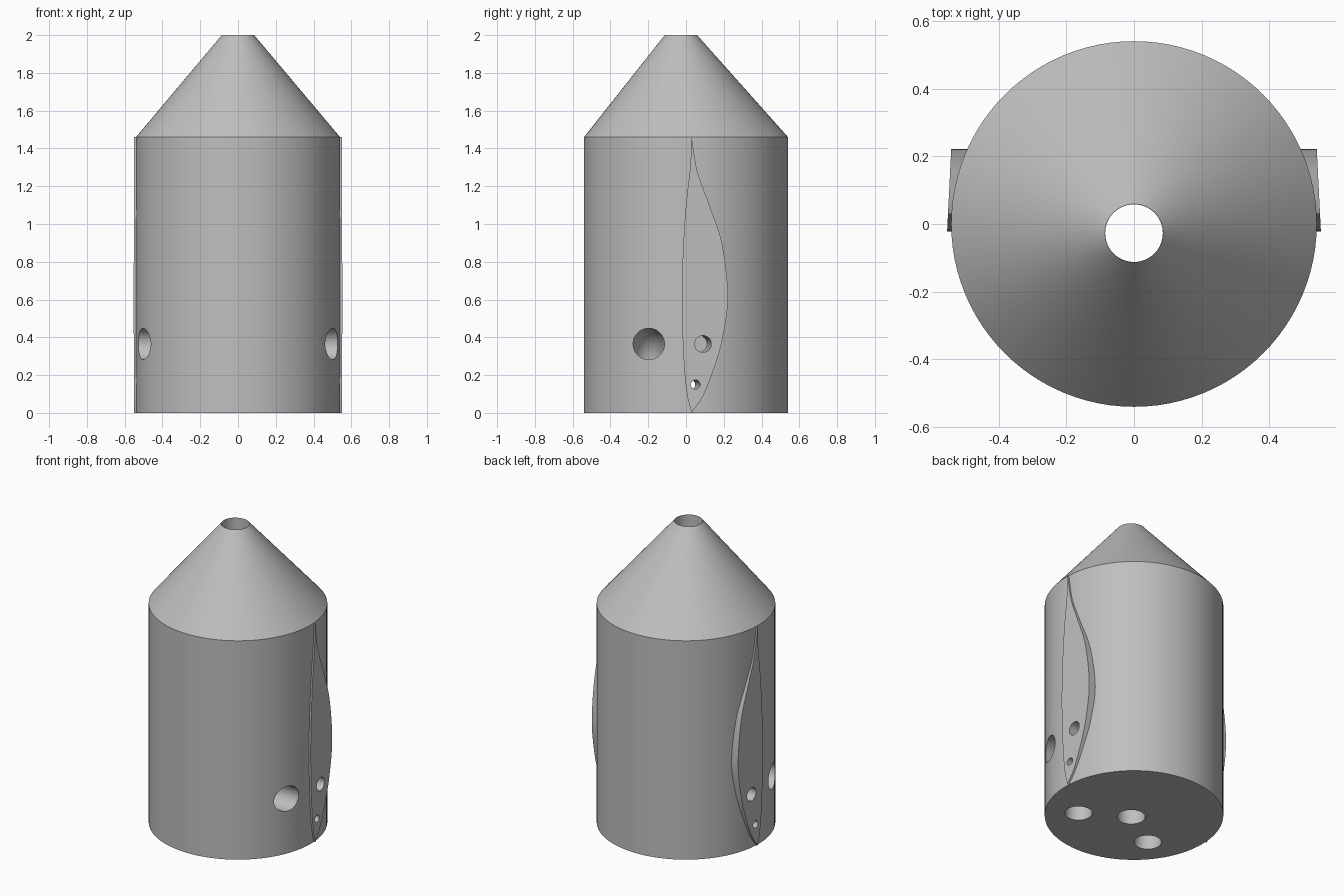
import bpy, bmesh, math
from mathutils import Vector

cube = bpy.data.objects.get("Cube")
if cube:
    bpy.data.objects.remove(cube, do_unlink=True)

grey = bpy.data.materials.new("plain grey")
grey.use_nodes = True
GREY = (0.52, 0.52, 0.52, 1)
grey.diffuse_color = GREY
grey.node_tree.nodes["Principled BSDF"].inputs["Base Color"].default_value = GREY

R, SHOULDER, TOP = 0.54, 1.46, 2.0
TILT = 0.05                      # lean of the side plates
SEG = 96


def loft(name, rings):
    """Closed solid skinned through matching rings of points."""
    bm = bmesh.new()
    loops = [[bm.verts.new(p) for p in ring] for ring in rings]
    n = len(loops[0])
    for a, b in zip(loops, loops[1:]):
        for i in range(n):
            j = (i + 1) % n
            bm.faces.new((a[i], a[j], b[j], b[i]))
    bm.faces.new(loops[0])
    bm.faces.new(loops[-1])
    bmesh.ops.recalc_face_normals(bm, faces=bm.faces)
    mesh = bpy.data.meshes.new(name)
    bm.to_mesh(mesh)
    bm.free()
    mesh.materials.append(grey)
    obj = bpy.data.objects.new(name, mesh)
    bpy.context.collection.objects.link(obj)
    return obj


def circle(centre, radius, u, v, n):
    c = Vector(centre)
    return [c + radius * (math.cos(t) * u + math.sin(t) * v)
            for t in (2 * math.pi * i / n for i in range(n))]


def tube(name, path, radius, n=40):
    """Round cutter swept along a path."""
    pts = [Vector(p) for p in path]
    rings = []
    for i, p in enumerate(pts):
        t = (pts[min(i + 1, len(pts) - 1)] - pts[max(i - 1, 0)]).normalized()
        y = Vector((0, 1, 0))
        side = (y - y.dot(t) * t).normalized()
        rings.append(circle(p, radius, side, t.cross(side), n))
    obj = loft(name, rings)
    obj.hide_render = True
    return obj


def smooth_curve(points, steps=10):
    """Catmull-Rom curve through 2D points."""
    p = [Vector(q) for q in points]
    p = [2 * p[0] - p[1]] + p + [2 * p[-1] - p[-2]]
    out = []
    for a, b, c, d in zip(p, p[1:], p[2:], p[3:]):
        for k in range(steps):
            t = k / steps
            out.append(0.5 * (2 * b + (c - a) * t + (2 * a - 5 * b + 4 * c - d) * t * t
                              + (3 * b - a - 3 * c + d) * t ** 3))
    return out + [p[-2]]


def cut(obj, cutters):
    bpy.context.view_layer.objects.active = obj
    for c in cutters:
        mod = obj.modifiers.new("hole", "BOOLEAN")
        mod.operation = "DIFFERENCE"
        mod.solver = "EXACT"
        mod.object = c
        bpy.ops.object.modifier_apply(modifier=mod.name)


X, Y = Vector((1, 0, 0)), Vector((0, 1, 0))

# Round body with a slightly off-centre cone nose
body = loft("body", [circle((0, 0, 0), R, X, Y, SEG),
                     circle((0, 0, SHOULDER), R, X, Y, SEG),
                     circle((0, -0.027, TOP), 0.086, X, Y, SEG)])

# Leaf-shaped side plates, flat outside and leaning inwards to the back
back_edge = smooth_curve([(0.03, 0), (0.09, 0.09), (0.15, 0.24), (0.195, 0.4), (0.222, 0.62),
                          (0.19, 0.9), (0.12, 1.11), (0.06, 1.28), (0.03, SHOULDER)])
front_edge = smooth_curve([(0.03, SHOULDER), (0.022, 1.3), (0, 1.1), (-0.016, 0.85),
                           (-0.022, 0.58), (-0.012, 0.28), (0.005, 0.1), (0.03, 0)])
outline = back_edge[:-1] + front_edge[:-1]


def face_x(y):
    return 0.551 - TILT * y


plates = {}
for s, side in ((1, "left"), (-1, "right")):
    plates[s] = loft(side + "_plate", [[(s * 0.45, y, z) for y, z in outline],
                                       [(s * face_x(y), y, z) for y, z in outline]])


# Hole cutters
def lean(y, x):
    return y + TILT * (abs(x) - 0.55)


bore = tube("bore_cutter", [(0, -0.027, -0.1), (0, -0.027, 2.1)], 0.085, SEG)
small = tube("small_hole_cutter", [(x, lean(0.05, x), 0.15) for x in (-0.7, 0, 0.7)], 0.024)
cutters = [bore, small]
for s, side in ((1, "left"), (-1, "right")):
    # Elbow duct from the side wall down to the base
    bend, cx, cz = 0.1, 0.273, 0.365
    arc = [(s * (cx + bend - bend * math.sin(t)), -0.197, cz - bend + bend * math.cos(t))
           for t in (math.pi / 2 * i / 10 for i in range(11))]
    path = [(s * 0.7, -0.197, cz)] + arc + [(s * cx, -0.197, -0.1)]
    cutters.append(tube(side + "_duct_cutter", path, 0.083))
    # Blind hole through the plate
    cutters.append(tube(side + "_blind_hole_cutter",
                        [(s * x, lean(0.09, x), 0.365) for x in (0.7, 0.1)], 0.044))

cut(body, cutters)
for plate in plates.values():
    cut(plate, [c for c in cutters if "hole" in c.name])
for c in cutters:
    bpy.data.objects.remove(c, do_unlink=True)

# Smooth shading with crisp edges
bpy.ops.object.select_all(action="DESELECT")
for obj in (body, *plates.values()):
    obj.select_set(True)
bpy.context.view_layer.objects.active = body
bpy.ops.object.shade_smooth_by_angle(angle=math.radians(30))
